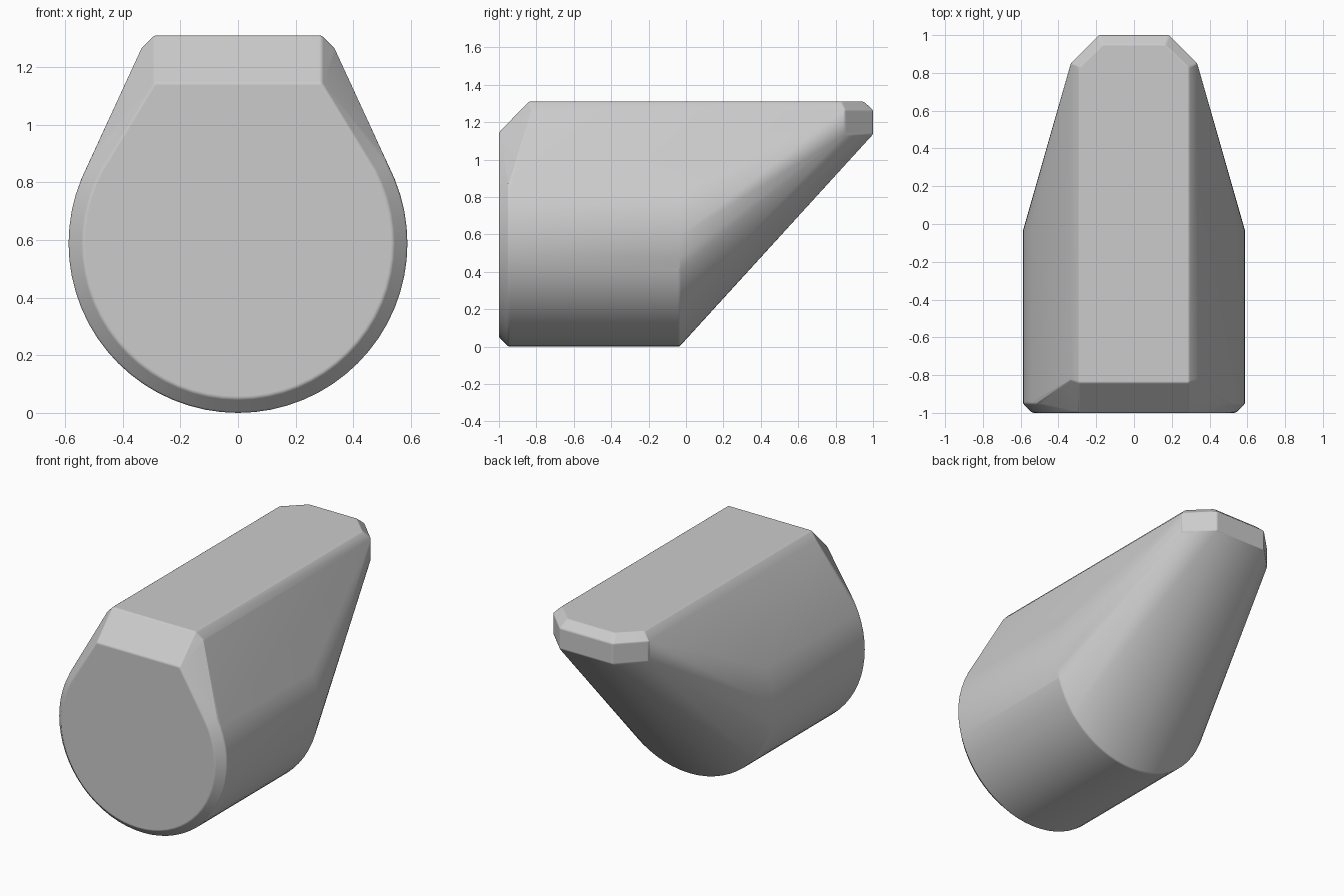
import bpy, bmesh, math

cube = bpy.data.objects.get("Cube")
if cube:
    bpy.data.objects.remove(cube, do_unlink=True)

# Plain grey material
GREY = (0.6, 0.6, 0.6, 1)
grey = bpy.data.materials.new("plain grey")
grey.use_nodes = True
grey.diffuse_color = GREY
grey.node_tree.nodes["Principled BSDF"].inputs["Base Color"].default_value = GREY

RADIUS = 0.588
SEGMENTS = 64
points = []


def ring(radius, y):
    """Round section of the barrel."""
    for i in range(SEGMENTS):
        a = math.tau * i / SEGMENTS
        points.append((radius * math.cos(a), y, RADIUS + radius * math.sin(a)))


def pair(x, y, z):
    """Mirrored corner points."""
    points.extend([(x, y, z), (-x, y, z)])


# Barrel with a chamfered front rim
ring(RADIUS - 0.05, -1)
ring(RADIUS, -0.95)
ring(RADIUS, -0.035)

# Front slope up to the flat top
pair(0.29, -1, 1.145)
pair(0.29, -0.84, 1.31)
pair(0.335, -0.825, 1.265)

# Flat top outline at the tip
pair(0.29, 0.83, 1.31)
pair(0.165, 0.95, 1.31)

# Upright band around the tip
for z in (1.135, 1.265):
    pair(0.335, 0.85, z)
    pair(0.185, 1, z)

# Wrap the sections in one convex skin
bm = bmesh.new()
for p in points:
    bm.verts.new(p)
hull = bmesh.ops.convex_hull(bm, input=bm.verts)
spare = {e for e in hull["geom_interior"] + hull["geom_unused"]
         if isinstance(e, bmesh.types.BMVert)}
bmesh.ops.delete(bm, geom=list(spare), context="VERTS")
bmesh.ops.dissolve_limit(bm, angle_limit=math.radians(0.5),
                         verts=bm.verts, edges=bm.edges)
bmesh.ops.recalc_face_normals(bm, faces=bm.faces)

mesh = bpy.data.meshes.new("wedge_body")
bm.to_mesh(mesh)
bm.free()
mesh.materials.append(grey)
body = bpy.data.objects.new("wedge_body", mesh)
bpy.context.collection.objects.link(body)

# Softly rounded edges
bevel = body.modifiers.new("soft_edges", "BEVEL")
bevel.width = 0.008
bevel.segments = 2
bevel.limit_method = "ANGLE"
bevel.angle_limit = math.radians(25)
bevel.harden_normals = True

bpy.context.view_layer.objects.active = body
body.select_set(True)
bpy.ops.object.shade_smooth_by_angle(angle=math.radians(35))
